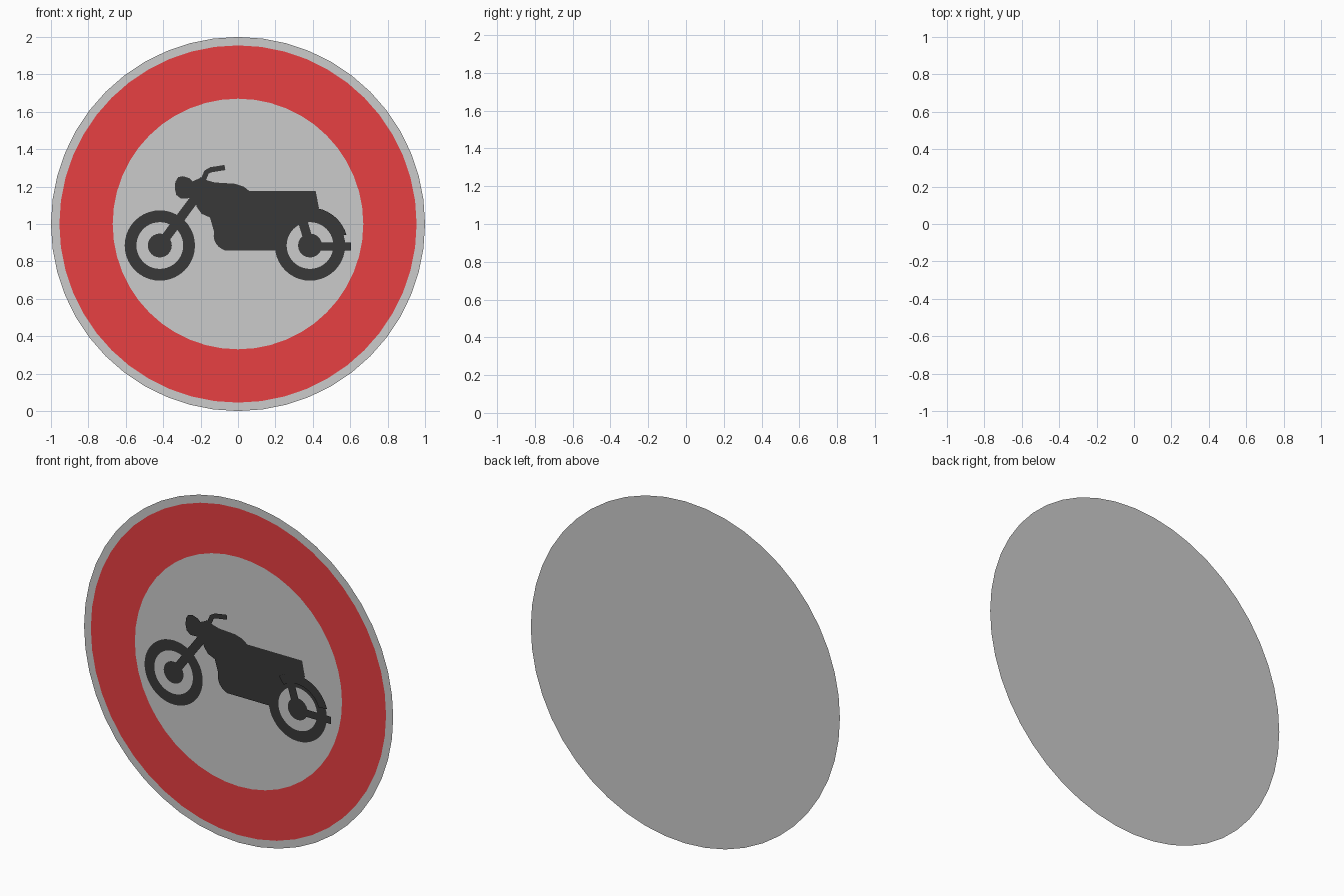
import bpy, bmesh
from math import cos, sin, radians
from mathutils import Vector

if "Cube" in bpy.data.objects:
    bpy.data.objects.remove(bpy.data.objects["Cube"])


def material(name, rgb):
    m = bpy.data.materials.new(name)
    m.diffuse_color = (*rgb, 1)
    m.use_nodes = True
    m.node_tree.nodes["Principled BSDF"].inputs["Base Color"].default_value = m.diffuse_color
    return m


RED = material("red", (0.8, 0.05, 0.055))
BLACK = material("black", (0.04, 0.04, 0.04))


def arc(cx, cz, r, a0, a1, n):
    """n + 1 points on an arc, angles in degrees."""
    angles = [radians(a0 + (a1 - a0) * i / n) for i in range(n + 1)]
    return [(cx + r * cos(a), cz + r * sin(a)) for a in angles]


def finish(name, bm, mat):
    bmesh.ops.triangulate(bm, faces=[f for f in bm.faces if len(f.verts) > 4])
    bm.normal_update()
    back = [f for f in bm.faces if f.normal.y > 0]
    bmesh.ops.reverse_faces(bm, faces=back)
    mesh = bpy.data.meshes.new(name)
    bm.to_mesh(mesh)
    bm.free()
    if mat:
        mesh.materials.append(mat)
    ob = bpy.data.objects.new(name, mesh)
    bpy.context.collection.objects.link(ob)
    return ob


def panel(name, pts, y, mat=BLACK):
    """Flat filled outline facing the front."""
    bm = bmesh.new()
    bm.faces.new([bm.verts.new((x, y, z)) for x, z in pts])
    return finish(name, bm, mat)


def disc(name, cx, cz, r, y, n, mat=BLACK):
    return panel(name, arc(cx, cz, r, 0, 360, n)[:-1], y, mat)


def ribbon(name, side_a, side_b, y, mat=BLACK, closed=False):
    """Flat band of quads between two matching rows of points."""
    bm = bmesh.new()
    a = [bm.verts.new((x, y, z)) for x, z in side_a]
    b = [bm.verts.new((x, y, z)) for x, z in side_b]
    n = len(a)
    for i in range(n if closed else n - 1):
        j = (i + 1) % n
        bm.faces.new((a[i], a[j], b[j], b[i]))
    return finish(name, bm, mat)


def ring(name, cx, cz, r_in, r_out, y, n, mat=BLACK):
    return ribbon(name, arc(cx, cz, r_in, 0, 360, n)[:-1],
                  arc(cx, cz, r_out, 0, 360, n)[:-1], y, mat, True)


def bar(name, pts, width, y):
    """Constant-width band along a path."""
    p = [Vector(q) for q in pts]
    left, right = [], []
    for i, q in enumerate(p):
        d = (p[min(i + 1, len(p) - 1)] - p[max(i - 1, 0)]).normalized()
        side = Vector((-d.y, d.x)) * width / 2
        left.append(q + side)
        right.append(q - side)
    return ribbon(name, left, right, y)


# Sign plate and red border
disc("sign_plate", 0, 1, 1.0, 0.006, 48, None)
ring("red_border", 0, 1, 0.67, 0.955, 0.004, 48, RED)

# Wheels
WZ, FX, RX = 0.885, -0.418, 0.385
for side, x in (("front", FX), ("rear", RX)):
    ring(side + "_tyre", x, WZ, 0.125, 0.188, 0.002, 40)
    disc(side + "_hub", x, WZ, 0.064, 0.002, 24)

# Body: tank, seat, engine, and cut-out around the rear wheel
body = [(-.26, 1.22), (-.205, 1.245), (-.125, 1.222), (-.015, 1.215),
        (.03, 1.20), (.06, 1.177), (.415, 1.177), (.432, 1.09)]
body += arc(RX, WZ, 0.175, 75, 188, 14)
body += [(.2, .858), (-.07, .858)]
body += arc(-.05, .938, 0.08, 258, 135, 8)
body += [(-.105, 1.02), (-.11, 1.035), (-.15, 1.035), (-.195, 1.055),
         (-.22, 1.09), (-.23, 1.13)]
panel("body", body, 0.0)

# Front fork, headlight and handlebar
bar("front_fork", [(FX, WZ), (-.235, 1.13), (-.18, 1.24)], 0.05, -0.001)
panel("headlight", [(-.335, 1.225), (-.32, 1.25), (-.295, 1.256), (-.26, 1.245),
                    (-.222, 1.21), (-.225, 1.165), (-.26, 1.138), (-.305, 1.136),
                    (-.33, 1.155), (-.338, 1.19)], -0.002)
bar("handlebar", [(-.19, 1.225), (-.168, 1.278), (-.145, 1.29), (-.07, 1.302)], 0.028, -0.002)

# Rear fender, shock absorber and exhaust
ribbon("rear_fender", arc(RX, WZ, 0.15, 20, 125, 14),
       arc(RX, WZ, 0.203, 16, 125, 14), -0.006)
bar("shock_absorber", [(.335, 1.05), (RX, WZ)], 0.05, -0.002)
bar("exhaust", [(RX, .879), (.603, .879)], 0.043, -0.003)
